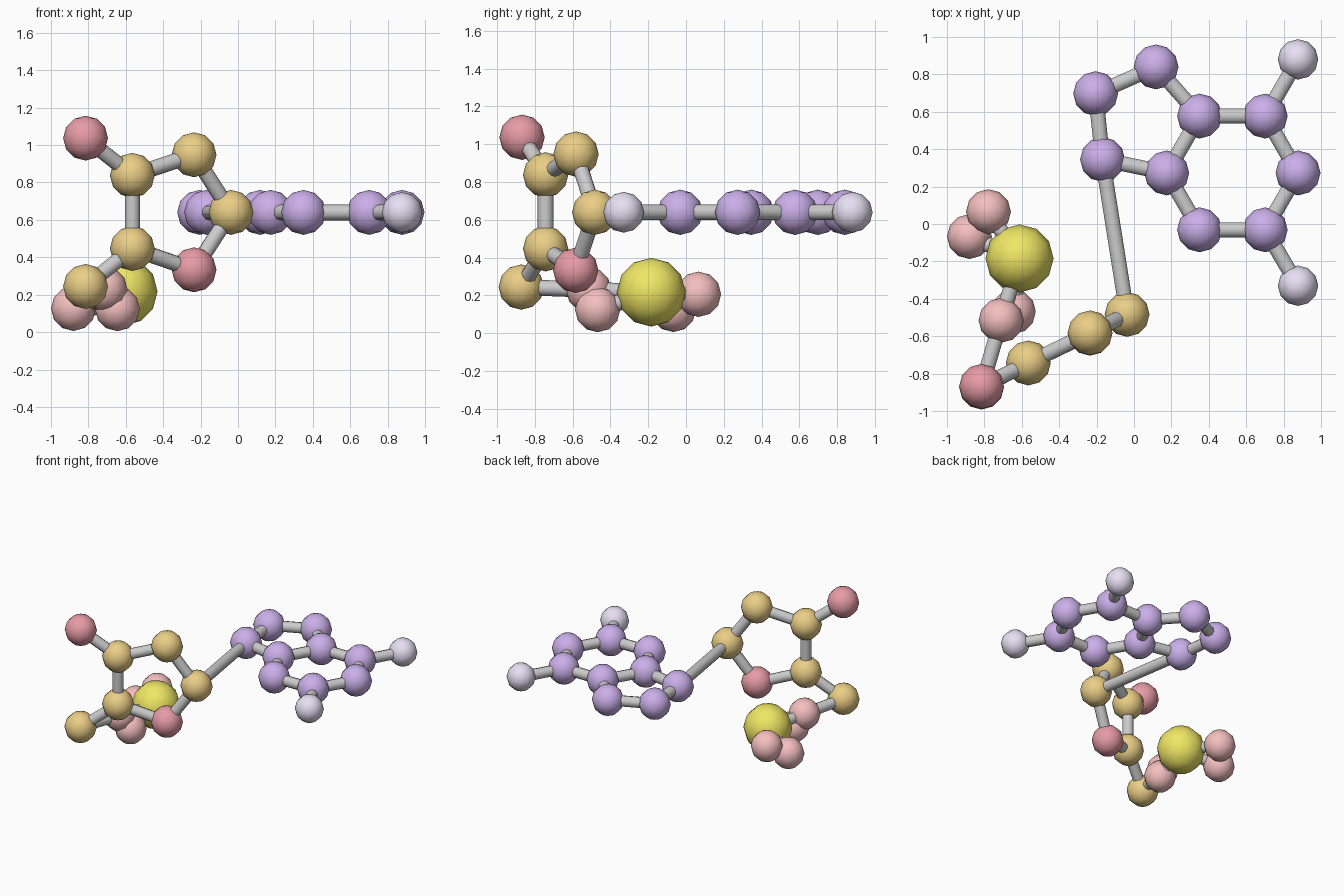
import bpy, math
from mathutils import Vector

if "Cube" in bpy.data.objects:
    bpy.data.objects.remove(bpy.data.objects["Cube"])


def material(name, rgb):
    m = bpy.data.materials.new(name)
    m.diffuse_color = (*rgb, 1)
    m.use_nodes = True
    m.node_tree.nodes["Principled BSDF"].inputs["Base Color"].default_value = m.diffuse_color
    return m


PURPLE = material("purple", (0.60, 0.43, 0.82))
PALE = material("pale_lilac", (0.80, 0.74, 0.90))
GOLD = material("gold", (0.83, 0.62, 0.24))
RED = material("red", (0.80, 0.33, 0.38))
PINK = material("pink", (0.91, 0.52, 0.52))
YELLOW = material("yellow", (0.87, 0.80, 0.13))

atoms = {}


def atom(key, name, pos, mat, r=0.12):
    bpy.ops.mesh.primitive_uv_sphere_add(segments=12, ring_count=6, radius=r, location=pos)
    ob = bpy.context.object
    ob.name = name
    ob.data.materials.append(mat)
    bpy.ops.object.shade_smooth()
    atoms[key] = Vector(pos)


def bond(a, b, r=0.042):
    p, q = atoms[a], atoms[b]
    d = q - p
    bpy.ops.mesh.primitive_cylinder_add(vertices=10, radius=r, depth=d.length, location=(p + q) / 2)
    ob = bpy.context.object
    ob.name = "bond_rod"
    ob.rotation_mode = 'QUATERNION'
    ob.rotation_quaternion = d.to_track_quat('Z', 'Y')
    bpy.ops.object.shade_smooth_by_angle(angle=math.radians(50))


def chain(keys):
    for a, b in zip(keys, keys[1:]):
        bond(a, b)


Z = 0.64
# Flat six-sided ring: h0 points +x, counted anticlockwise
for i in range(6):
    t = math.radians(60 * i)
    atom(f"h{i}", "hexagon_ball",
         (0.526 + 0.351 * math.cos(t), 0.273 + 0.351 * math.sin(t), Z), PURPLE)
chain(["h0", "h1", "h2", "h3", "h4", "h5", "h0"])

# Five-sided ring sharing the h2-h3 edge
for k, (x, y) in {"p0": (0.118, 0.84), "p1": (-0.205, 0.697), "p2": (-0.168, 0.345)}.items():
    atom(k, "pentagon_ball", (x, y, Z), PURPLE)
chain(["h2", "p0", "p1", "p2", "h3"])

# Pale side balls
for k, h, y in (("n1", "h1", 0.88), ("n5", "h5", -0.33)):
    atom(k, "pale_side_ball", (0.877, y, Z), PALE, 0.108)
    bond(h, k)

# Upright five-sided ring
atom("c1", "upright_ring_ball", (-0.037, -0.483, 0.64), GOLD)
atom("c2", "upright_ring_ball", (-0.235, -0.582, 0.948), GOLD)
atom("c3", "upright_ring_ball", (-0.565, -0.743, 0.838), GOLD)
atom("c4", "upright_ring_ball", (-0.565, -0.743, 0.447), GOLD)
atom("o4", "upright_ring_red_ball", (-0.235, -0.584, 0.333), RED)
chain(["c1", "c2", "c3", "c4", "o4", "c1"])
bond("p2", "c1")

# Upper red branch and lower gold branch
atom("o3", "red_branch_ball", (-0.815, -0.868, 1.037), RED)
bond("c3", "o3")
atom("c5", "gold_branch_ball", (-0.815, -0.872, 0.244), GOLD)
bond("c4", "c5")

# Yellow ball with four pink balls around it
atom("ph", "yellow_ball", (-0.612, -0.184, 0.217), YELLOW, 0.182)
atom("l0", "pink_link_ball", (-0.711, -0.515, 0.23), PINK)
atom("l1", "pink_ball", (-0.645, -0.468, 0.125), PINK)
atom("l2", "pink_ball", (-0.778, 0.066, 0.206), PINK)
atom("l3", "pink_ball", (-0.88, -0.067, 0.126), PINK)
bond("c5", "l0")
for k in ("l0", "l1", "l2", "l3"):
    bond("ph", k)
